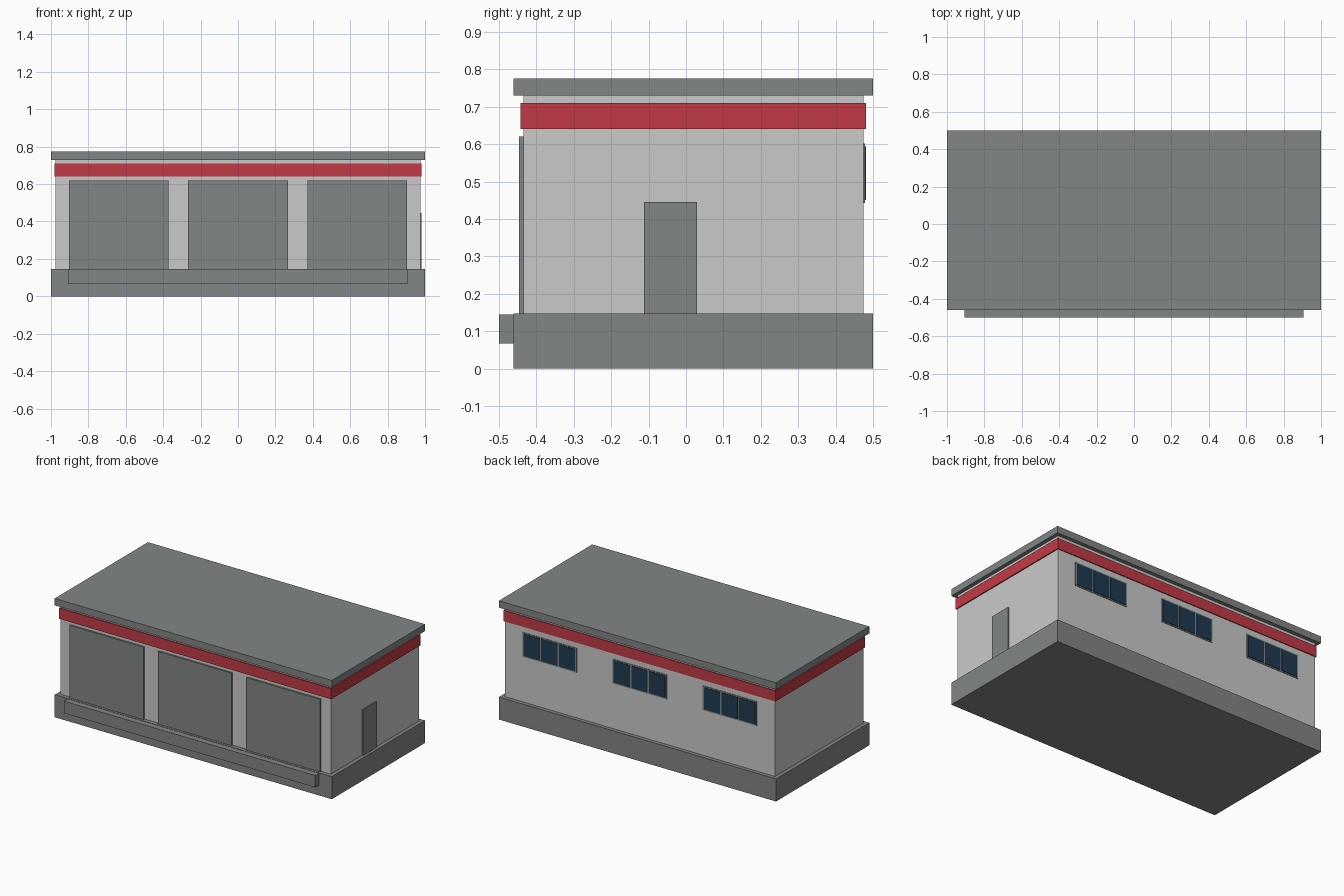
import bpy
import bmesh

cube = bpy.data.objects.get("Cube")
if cube:
    bpy.data.objects.remove(cube, do_unlink=True)


def material(name, rgb):
    mat = bpy.data.materials.new(name)
    mat.use_nodes = True
    mat.diffuse_color = (*rgb, 1)
    mat.node_tree.nodes["Principled BSDF"].inputs["Base Color"].default_value = (*rgb, 1)
    return mat


grey = material("concrete_grey", (0.225, 0.238, 0.238))
pale = material("wall_pale_grey", (0.59, 0.59, 0.59))
red = material("band_red", (0.54, 0.042, 0.06))
navy = material("glass_navy", (0.014, 0.042, 0.08))


def box(name, x, y, z, mat):
    """Box spanning the given (min, max) range on each axis."""
    bm = bmesh.new()
    bmesh.ops.create_cube(bm, size=1)
    for v in bm.verts:
        v.co = [(lo + hi) / 2 + c * (hi - lo) for c, (lo, hi) in zip(v.co, (x, y, z))]
    mesh = bpy.data.meshes.new(name)
    bm.to_mesh(mesh)
    bm.free()
    mesh.materials.append(mat)
    obj = bpy.data.objects.new(name, mesh)
    bpy.context.collection.objects.link(obj)
    return obj


FLOOR = 0.147
FRONT, BACK, SIDE = -0.435, 0.475, 0.975

# Main stacked volumes
box("foundation", (-1, 1), (-0.461, 0.5), (0, FLOOR), grey)
box("walls", (-SIDE, SIDE), (FRONT, BACK), (FLOOR, 0.73), pale)
box("fascia_band", (-0.982, 0.982), (-0.442, 0.481), (0.64, 0.71), red)
box("roof_slab", (-1, 1), (-0.461, 0.5), (0.73, 0.775), grey)
box("dock_bumper", (-0.907, 0.907), (-0.5, -0.461), (0.067, 0.145), grey)

# Loading doors along the front
for i, cx in enumerate((-0.637, 0, 0.637)):
    box(f"loading_door_{i + 1}", (cx - 0.266, cx + 0.266), (-0.446, FRONT), (FLOOR, 0.62), grey)

# Personnel door on the left side
box("side_door", (SIDE, 0.982), (-0.112, 0.03), (FLOOR, 0.445), grey)

# Three-pane windows along the back
WIDTH, BORDER = 0.39, 0.01
pane = (WIDTH - 4 * BORDER) / 3
for i, cx in enumerate((-0.65, 0, 0.65)):
    left = cx - WIDTH / 2
    box(f"window_frame_{i + 1}", (left, left + WIDTH), (BACK, BACK + 0.003), (0.443, 0.602), grey)
    for j in range(3):
        x0 = left + BORDER + j * (pane + BORDER)
        box(f"window_pane_{i + 1}_{j + 1}", (x0, x0 + pane), (BACK, BACK + 0.006), (0.451, 0.594), navy)
